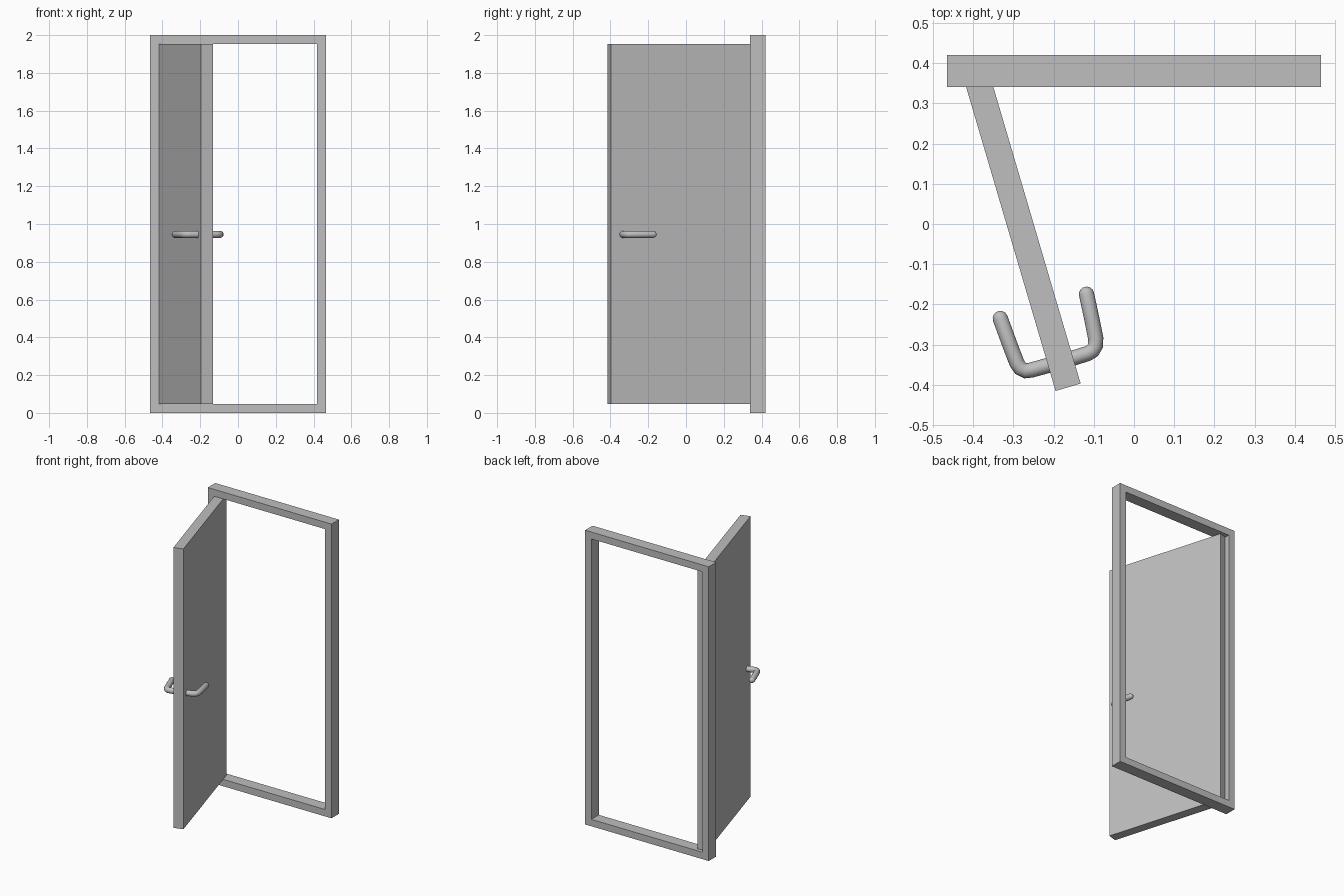
import bpy, bmesh, math
from mathutils import Vector, Matrix

if "Cube" in bpy.data.objects:
    bpy.data.objects.remove(bpy.data.objects["Cube"])

grey = bpy.data.materials.new("plain grey")
grey.diffuse_color = (0.52, 0.52, 0.52, 1)
grey.use_nodes = True
grey.node_tree.nodes["Principled BSDF"].inputs["Base Color"].default_value = grey.diffuse_color


def add_object(name, bm):
    bmesh.ops.recalc_face_normals(bm, faces=bm.faces[:])
    mesh = bpy.data.meshes.new(name)
    bm.to_mesh(mesh)
    bm.free()
    mesh.materials.append(grey)
    obj = bpy.data.objects.new(name, mesh)
    bpy.context.collection.objects.link(obj)
    return obj


def rect(bm, x, y, z0, z1):
    return [bm.verts.new(p) for p in ((-x, y, z0), (x, y, z0), (x, y, z1), (-x, y, z1))]


# Door frame: rectangular ring with an open middle
HALF_W, HEIGHT, BAR = 0.465, 2.0, 0.047
Y0, Y1 = 0.34, 0.42
bm = bmesh.new()
loops = [rect(bm, HALF_W, Y0, 0, HEIGHT),
         rect(bm, HALF_W - BAR, Y0, BAR, HEIGHT - BAR),
         rect(bm, HALF_W - BAR, Y1, BAR, HEIGHT - BAR),
         rect(bm, HALF_W, Y1, 0, HEIGHT)]
for i in range(4):
    a, b = loops[i], loops[(i + 1) % 4]
    for j in range(4):
        k = (j + 1) % 4
        bm.faces.new((a[j], a[k], b[k], b[j]))
add_object("door_frame", bm)

# Door leaf: slab swung open, its hinge end set inside the frame
LENGTH, THICK = 0.83, 0.065
bm = bmesh.new()
bmesh.ops.create_cube(bm, size=1)
place = (Matrix.Translation((-0.195, -0.415, HEIGHT / 2))
         @ Matrix.Rotation(math.radians(16.4), 4, 'Z')
         @ Matrix.Translation((THICK / 2, LENGTH / 2, 0))
         @ Matrix.Diagonal((THICK, LENGTH, HEIGHT - 2 * BAR, 1)))
bmesh.ops.transform(bm, matrix=place, verts=bm.verts)
add_object("door_leaf", bm)


# Lever handles: round tubes bent in the horizontal plane with domed tips
def handle(name, path, radius=0.019, z=0.945, sides=14):
    pts = [Vector((x, y, z)) for x, y in path]
    end_dir = (pts[-1] - pts[-2]).normalized()
    tip = pts[-1] - end_dir * radius
    pts[-1] = tip
    radii = [radius] * len(pts)
    for angle in (30, 55, 75):
        a = math.radians(angle)
        pts.append(tip + end_dir * radius * math.sin(a))
        radii.append(radius * math.cos(a))
    bm = bmesh.new()
    rings = []
    for i, p in enumerate(pts):
        t = (pts[min(i + 1, len(pts) - 1)] - pts[max(i - 1, 0)]).normalized()
        side = Vector((-t.y, t.x, 0))
        ring = []
        for s in range(sides):
            a = math.tau * s / sides
            ring.append(bm.verts.new(p + (side * math.cos(a) + Vector((0, 0, math.sin(a)))) * radii[i]))
        rings.append(ring)
    for a, b in zip(rings, rings[1:]):
        for s in range(sides):
            n = (s + 1) % sides
            bm.faces.new((a[s], a[n], b[n], b[s]))
    bm.faces.new(rings[0])
    bm.faces.new(rings[-1])
    for f in bm.faces:
        f.smooth = True
    return add_object(name, bm)


handle("handle_left", [(-0.175, -0.342), (-0.215, -0.352), (-0.255, -0.363), (-0.270, -0.365),
                       (-0.282, -0.359), (-0.291, -0.346), (-0.305, -0.310), (-0.339, -0.217)])
handle("handle_right", [(-0.175, -0.340), (-0.150, -0.333), (-0.115, -0.322), (-0.103, -0.315),
                        (-0.096, -0.303), (-0.095, -0.285), (-0.104, -0.240), (-0.122, -0.156)])
